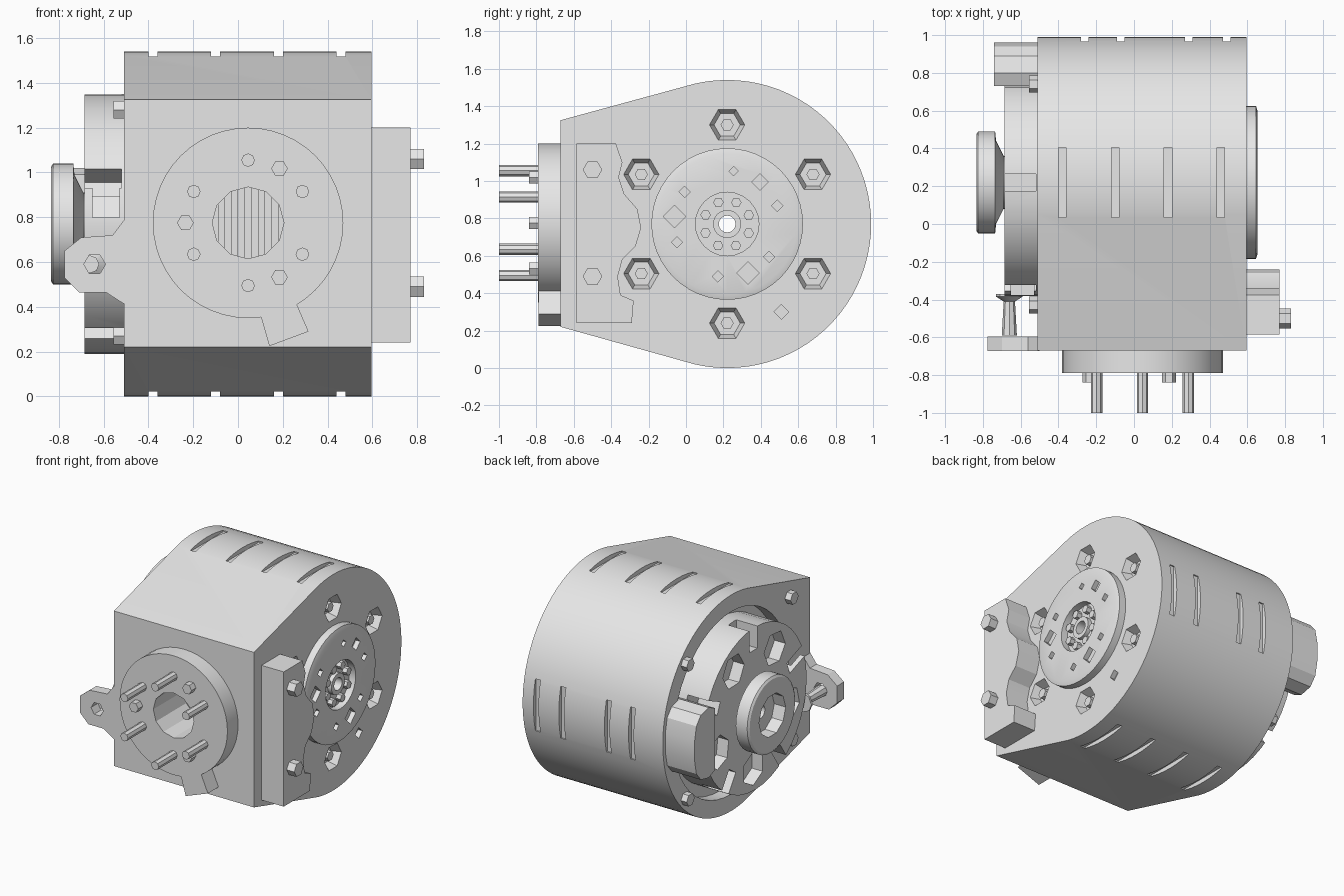
import bpy, bmesh, math
from mathutils import Vector

old = bpy.data.objects.get("Cube")
if old:
    bpy.data.objects.remove(old)

grey = bpy.data.materials.new("light grey")
grey.use_nodes = True
grey.diffuse_color = (0.8, 0.8, 0.8, 1)
grey.node_tree.nodes["Principled BSDF"].inputs["Base Color"].default_value = (0.8, 0.8, 0.8, 1)

CY, CZ = 0.22, 0.77      # shaft axis, running along x
FX = 0.045               # front flange axis, running along y


def loft(name, axis, sections):
    """Solid through matching outlines; each section is (position, outline)."""
    bm = bmesh.new()
    rings = []
    for pos, pts in sections:
        rings.append([bm.verts.new((pos, p, q) if axis == "x" else (p, pos, q)) for p, q in pts])
    n = len(rings[0])
    for a, b in zip(rings, rings[1:]):
        for i in range(n):
            bm.faces.new((a[i], a[(i + 1) % n], b[(i + 1) % n], b[i]))
    bm.faces.new(rings[0])
    bm.faces.new(rings[-1])
    bmesh.ops.recalc_face_normals(bm, faces=bm.faces)
    mesh = bpy.data.meshes.new(name)
    bm.to_mesh(mesh)
    bm.free()
    mesh.materials.append(grey)
    ob = bpy.data.objects.new(name, mesh)
    bpy.context.collection.objects.link(ob)
    return ob


def circle(c, r, n, turn=0.0):
    return [(c[0] + r * math.cos(turn + math.tau * i / n),
             c[1] + r * math.sin(turn + math.tau * i / n)) for i in range(n)]


def polar(c, r, degrees):
    a = math.radians(degrees)
    return (c[0] + r * math.cos(a), c[1] + r * math.sin(a))


def prism(name, axis, pts, a, b):
    return loft(name, axis, [(a, pts), (b, pts)])


def rod(name, axis, c, r, a, b, n=32):
    return prism(name, axis, circle(c, r, n), a, b)


def radial_box(name, angle, r0, r1, half, a, b):
    """Box along x, standing radially on the shaft axis."""
    t = math.radians(angle)
    out, side = Vector((math.cos(t), math.sin(t))), Vector((-math.sin(t), math.cos(t)))
    c = Vector((CY, CZ))
    pts = [c + out * r + side * s for r, s in ((r0, -half), (r1, -half), (r1, half), (r0, half))]
    return prism(name, "x", [tuple(p) for p in pts], a, b)


def cut(target, *cutters):
    for c in cutters:
        c.hide_render = True
        m = target.modifiers.new("cut", "BOOLEAN")
        m.operation, m.solver, m.object = "DIFFERENCE", "EXACT", c
        bpy.context.view_layer.objects.active = target
        bpy.ops.object.modifier_apply(modifier=m.name)
        bpy.data.objects.remove(c)


axis_c, flange_c = (CY, CZ), (FX, 0.775)

# Housing: round back with a tapering, flat front
arc = [polar(axis_c, 0.77, 103 - 206 * i / 48) for i in range(49)]
housing = prism("housing", "x", [(-0.67, 0.22), (-0.67, 1.325)] + arc, -0.51, 0.595)
cut(housing, rod("cutter", "x", axis_c, 0.65, -0.6, -0.42, 48),
    rod("cutter", "y", flange_c, 0.16, -0.8, -0.3, 12),
    rod("cutter", "x", axis_c, 0.045, -1, 1, 16))

# Vent slits at the top and bottom (even) and at the back (paired)
for angle, xs in ((90, (-0.38, -0.1, 0.18, 0.46)), (-90, (-0.38, -0.1, 0.18, 0.46)),
                  (0, (-0.26, -0.07, 0.29, 0.49))):
    for x in xs:
        cut(housing, radial_box("cutter", angle, 0.738, 0.9, 0.185, x - 0.02, x + 0.02))

# Bolt wells round the output side, each with a sunken bolt
for k in range(6):
    c = polar(axis_c, 0.53, 30 + 60 * k)
    cut(housing, loft("cutter", "x", [(0.53, circle(c, 0.07, 6)), (0.61, circle(c, 0.1, 6))]))
    rod("sunken_bolt", "x", c, 0.035, 0.52, 0.575, 6)
cut(housing, rod("cutter", "x", (0.51, 0.3), 0.04, 0.56, 0.61, 4))

# Output disc with bevelled rim, pockets and a bolted hub
disc = loft("output_disc", "x", [(0.55, circle(axis_c, 0.405, 48)), (0.646, circle(axis_c, 0.405, 48)),
                                 (0.655, circle(axis_c, 0.375, 48))])
cut(disc, rod("cutter", "x", axis_c, 0.17, 0.605, 0.7, 24),
    rod("cutter", "x", axis_c, 0.045, 0.5, 0.7, 16))
for angle, r in ((52, .045), (20, .03), (-38, .03), (-67, .06), (-100, .03),
                 (200, .03), (172, .06), (143, .03), (83, .025)):
    cut(disc, rod("cutter", "x", polar(axis_c, 0.285, angle), r, 0.62, 0.7, 4))
hub_ring = rod("output_hub", "x", axis_c, 0.075, 0.59, 0.635, 24)
cut(hub_ring, rod("cutter", "x", axis_c, 0.045, 0.5, 0.7, 16))
for k in range(8):
    rod("hub_bolt", "x", polar(axis_c, 0.125, 22 + 45 * k), 0.028, 0.59, 0.64, 6)

# Scalloped cover block beside the disc, with two bolts
prism("side_cover", "x", [(-.585, .24), (-.29, .24), (-.28, .36), (-.35, .39), (-.365, .49), (-.34, .58),
                          (-.27, .65), (-.24, .75), (-.26, .85), (-.33, .93), (-.36, 1.02), (-.34, 1.1),
                          (-.375, 1.2), (-.585, 1.2)], 0.59, 0.77)
for z in (0.49, 1.06):
    rod("cover_bolt", "x", (-0.5, z), 0.052, 0.76, 0.83, 6)

# Front flange with its tab, pins and short bolts
flange = rod("front_flange", "y", flange_c, 0.425, -0.79, -0.665, 48)
cut(flange, rod("cutter", "y", flange_c, 0.16, -0.9, -0.6, 12))
prism("flange_tab", "y", [(0.09, 0.4), (0.14, 0.225), (0.315, 0.29), (0.25, 0.44)], -0.789, -0.665)
for k in range(6):
    rod("front_pin", "y", polar(flange_c, 0.28, 30 + 60 * k), 0.03, -1.0, -0.75, 8)
for k in range(3):
    rod("front_bolt", "y", polar(flange_c, 0.28, 60 + 120 * k), 0.037, -0.84, -0.75, 6)
for k in range(5):
    x = FX - 0.12 + 0.06 * k
    prism("inner_fin", "y", [(x - .015, .61), (x + .015, .61), (x + .015, .94), (x - .015, .94)], -0.45, -0.28)

# Mounting ear with its clamp bolt
ear = prism("mounting_ear", "y", [(-.5, .41), (-.52, .42), (-.59, .465), (-.71, .465), (-.775, .53), (-.775, .65),
                                  (-.7, .71), (-.56, .72), (-.53, .76), (-.5, .8)], -0.672, -0.595)
cut(ear, rod("cutter", "y", (-0.64, 0.59), 0.048, -0.8, -0.5, 6))
loft("ear_bolt", "y", [(-0.59, circle((-.66, .59), .04, 8)), (-0.41, circle((-.66, .59), .03, 8)),
                       (-0.385, circle((-.66, .59), .07, 8)), (-0.37, circle((-.66, .59), .07, 8))])

# Drum in the open side, split by slots and pocketed
drum = rod("drum", "x", (0.2, CZ), 0.58, -0.685, -0.4, 40)
cut(drum, rod("cutter", "x", axis_c, 0.045, -1, 0, 16))
for angle in (90, 22, 160, 236, 304):
    cut(drum, radial_box("cutter", angle, 0.42, 0.7, 0.045, -0.75, -0.52))
for angle in (58, 125, 196, 270, 338):
    cut(drum, prism("cutter", "x", circle(polar(axis_c, 0.42, angle), 0.12, 6, math.radians(angle)), -0.75, -0.6))
cut(drum, prism("cutter", "x", [(-.5, .8), (-.31, .8), (-.25, .9), (-.31, 1.0), (-.5, 1.0)], -0.65, -0.53))

# Flared input hub with a bore
hub = loft("input_hub", "x", [(-0.6, circle(axis_c, 0.14, 32)), (-0.69, circle(axis_c, 0.14, 32)),
                              (-0.73, circle(axis_c, 0.22, 32)), (-0.735, circle(axis_c, 0.27, 32)),
                              (-0.825, circle(axis_c, 0.27, 32)), (-0.835, circle(axis_c, 0.255, 32))])
cut(hub, rod("cutter", "x", axis_c, 0.15, -0.9, -0.745, 10),
    rod("cutter", "x", axis_c, 0.045, -1, -0.5, 16))

# Rounded port block at the rear of the drum
prism("port_block", "x", [(.73, .55), (.8, .52), (.89, .54), (.94, .6), (.96, .7), (.96, .84),
                          (.94, .94), (.89, 1.0), (.8, 1.02), (.73, .99)], -0.74, -0.4)

# Corner bolts on the open side
for y, z in ((-0.43, 1.28), (-0.43, 0.27), (0.74, 1.25), (0.74, 0.29)):
    rod("corner_bolt", "x", (y, z), 0.045, -0.555, -0.45, 6)

# Smooth the round faces, keep the edges sharp
bpy.ops.object.select_all(action="DESELECT")
for ob in bpy.context.collection.objects:
    if ob.type == "MESH" and ob.data.materials and ob.data.materials[0] == grey:
        ob.select_set(True)
        bpy.context.view_layer.objects.active = ob
bpy.ops.object.shade_smooth_by_angle(angle=math.radians(25))
